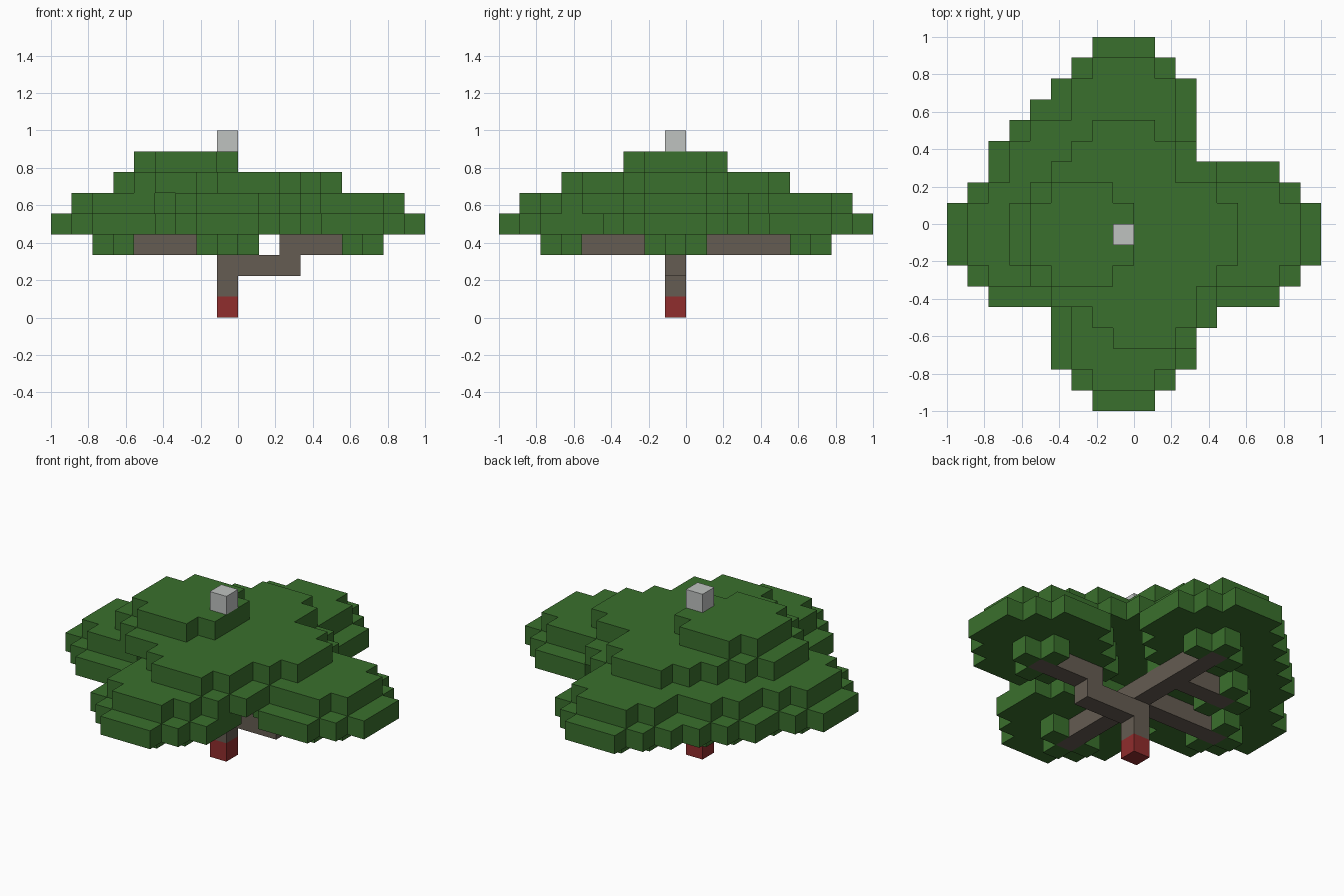
import bpy
import bmesh
from mathutils import Vector

cube = bpy.data.objects.get("Cube")
if cube:
    bpy.data.objects.remove(cube, do_unlink=True)

CELL = 1 / 9          # edge of one block
HALF = 9              # blocks from the centre to the rim


def make_material(name, rgb):
    mat = bpy.data.materials.new(name)
    mat.use_nodes = True
    mat.diffuse_color = (*rgb, 1)
    mat.node_tree.nodes["Principled BSDF"].inputs["Base Color"].default_value = (*rgb, 1)
    return mat


materials = {
    "canopy": make_material("leaf green", (0.042, 0.162, 0.026)),
    "branches": make_material("bark brown", (0.13, 0.107, 0.084)),
    "trunk_base": make_material("dark red", (0.28, 0.026, 0.026)),
    "top_block": make_material("light grey", (0.52, 0.54, 0.53)),
}

blocks = {}           # grid cell -> part name


def disc(cx, cy, layer, radius, reach):
    """Flat round plate of leaf blocks with stepped corners."""
    for dx in range(-radius, radius + 1):
        for dy in range(-radius, radius + 1):
            if abs(dx) + abs(dy) <= reach:
                blocks[cx + dx, cy + dy, layer] = "canopy"


def lobe(cx, cy, layer):
    """Leaf cluster: small cross below, wide plate, smaller plate on top."""
    disc(cx, cy, layer - 1, 1, 1)
    disc(cx, cy, layer, 3, 4)
    disc(cx, cy, layer + 1, 2, 3)


def log(start, end):
    """Straight run of bark blocks between two cells."""
    a, b = Vector(start), Vector(end)
    steps = round(max(map(abs, b - a)))
    for s in range(steps + 1):
        p = a.lerp(b, s / max(steps, 1))
        blocks[tuple(round(v) for v in p)] = "branches"


# Leaf clusters: low outer ring, raised inner ring, crown
tips = [(3, 8), (14, 8), (8, 14), (8, 3), (5, 11)]
for x, y in tips:
    lobe(x, y, 4)
for x, y in [(9, 5), (11, 8), (8, 11)]:
    lobe(x, y, 5)
lobe(6, 8, 6)

# Trunk and branches
log((8, 8, 1), (8, 8, 3))
log((8, 8, 2), (11, 8, 2))
log((11, 8, 3), (14, 8, 3))
log((8, 8, 3), (3, 8, 3))
log((8, 8, 3), (8, 3, 3))
log((8, 8, 3), (8, 14, 3))
log((8, 11, 3), (5, 11, 3))

# Coloured end blocks
blocks[8, 8, 0] = "trunk_base"
blocks[8, 8, 8] = "top_block"


def build_part(part):
    """Mesh the exposed sides of every block that belongs to the part."""
    bm = bmesh.new()
    for cell, name in blocks.items():
        if name != part:
            continue
        centre = Vector(cell) + Vector((0.5, 0.5, 0.5))
        for axis in range(3):
            for sign in (-1, 1):
                normal = Vector((0, 0, 0))
                normal[axis] = sign
                if tuple(round(v) for v in Vector(cell) + normal) in blocks:
                    continue
                u = Vector((0, 0, 0))
                u[(axis + 1) % 3] = 0.5
                v = normal.cross(u)
                middle = centre + normal / 2
                corners = [middle - u - v, middle + u - v, middle + u + v, middle - u + v]
                bm.faces.new([bm.verts.new((c - Vector((HALF, HALF, 0))) * CELL)
                              for c in corners])
    bmesh.ops.remove_doubles(bm, verts=bm.verts, dist=0.001)
    mesh = bpy.data.meshes.new(part)
    bm.to_mesh(mesh)
    bm.free()
    mesh.materials.append(materials[part])
    bpy.context.scene.collection.objects.link(bpy.data.objects.new(part, mesh))


for part in materials:
    build_part(part)
